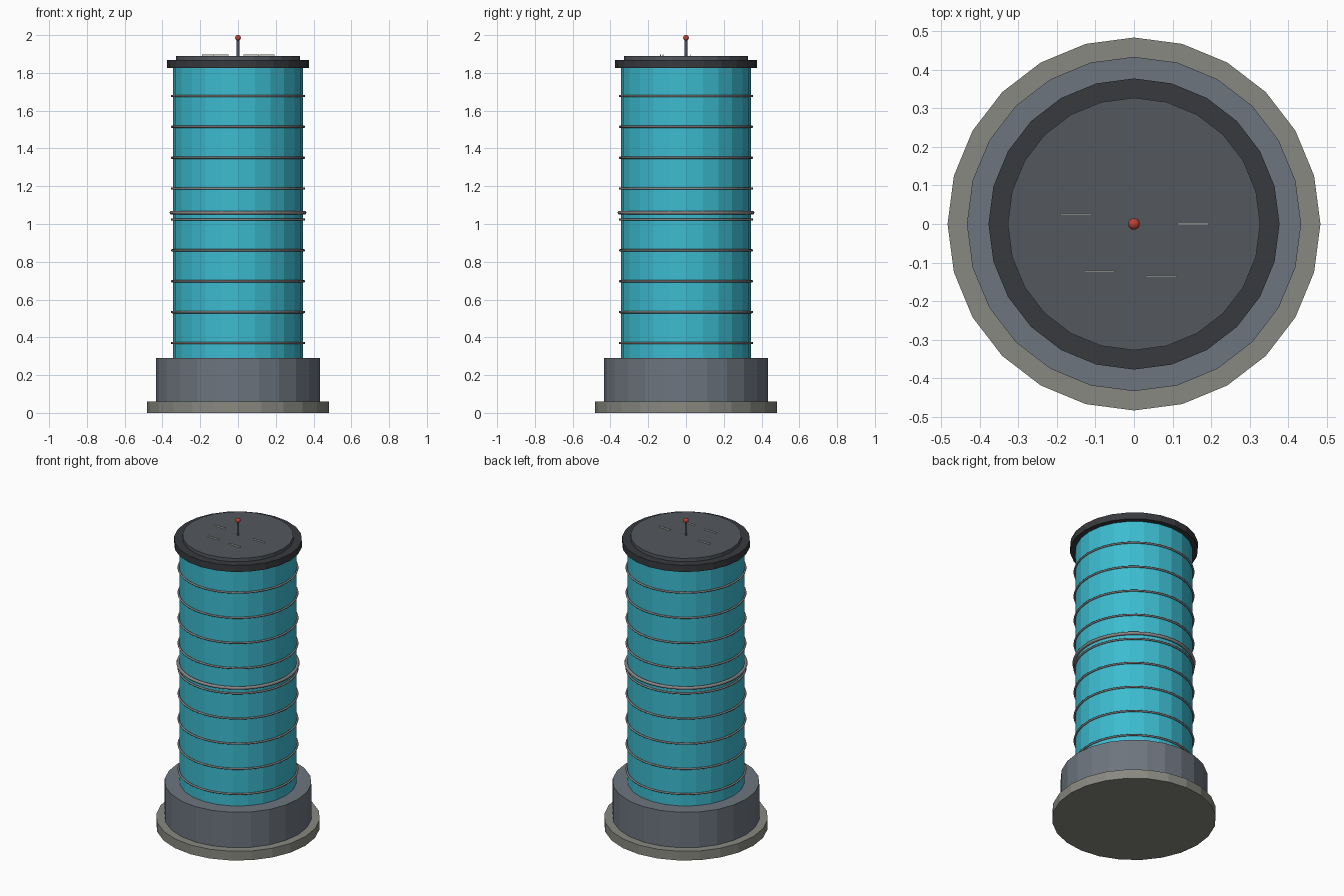
import bpy

if "Cube" in bpy.data.objects:
    bpy.data.objects.remove(bpy.data.objects["Cube"])


def material(name, rgb):
    m = bpy.data.materials.new(name)
    m.diffuse_color = (*rgb, 1)
    m.use_nodes = True
    m.node_tree.nodes["Principled BSDF"].inputs["Base Color"].default_value = m.diffuse_color
    return m


STONE = material("stone", (0.25, 0.25, 0.22))
STEEL = material("steel", (0.155, 0.178, 0.212))
TEAL = material("teal", (0.045, 0.50, 0.63))
BLACK = material("black", (0.04, 0.042, 0.048))
SLATE = material("slate", (0.087, 0.098, 0.112))
RING = material("ring_metal", (0.26, 0.24, 0.24))
PALE = material("pale", (0.6, 0.6, 0.56))
RED = material("red", (0.55, 0.05, 0.03))


def finish(name, mat):
    o = bpy.context.object
    o.name = name
    o.data.materials.append(mat)
    return o


def drum(name, r, z0, z1, mat, sides=24):
    bpy.ops.mesh.primitive_cylinder_add(vertices=sides, radius=r, depth=z1 - z0,
                                        location=(0, 0, (z0 + z1) / 2))
    return finish(name, mat)


def hoop(name, r, minor, z):
    bpy.ops.mesh.primitive_torus_add(major_radius=r, minor_radius=minor, location=(0, 0, z),
                                     major_segments=48, minor_segments=8)
    finish(name, RING)
    bpy.ops.object.shade_smooth()


# Stacked body
drum("base_slab", 0.483, 0, 0.06, STONE)
drum("plinth", 0.433, 0.06, 0.29, STEEL)
drum("column", 0.345, 0.29, 1.825, TEAL)
drum("cap_rim", 0.377, 1.825, 1.868, BLACK)
drum("lid", 0.327, 1.868, 1.89, SLATE)

# Thin hoops and the thicker middle band
for i in range(9):
    hoop(f"hoop_{i + 1}", 0.35, 0.006, 0.37 + 0.1635 * i)
hoop("middle_band", 0.3525, 0.01, 1.06)

# Slim strips on the lid
for i, (x, y) in enumerate([(-0.15, 0.025), (0.153, 0.0), (-0.09, -0.122), (0.07, -0.135)]):
    bpy.ops.mesh.primitive_cube_add(size=1, location=(x, y, 1.8935))
    bpy.context.object.scale = (0.08, 0.004, 0.009)
    finish(f"lid_strip_{i + 1}", PALE)

# Antenna with beacon
drum("antenna", 0.007, 1.885, 1.98, SLATE, 12)
bpy.ops.mesh.primitive_uv_sphere_add(segments=16, ring_count=10, radius=0.015,
                                     location=(0, 0, 1.985))
finish("beacon", RED)
bpy.ops.object.shade_smooth()
